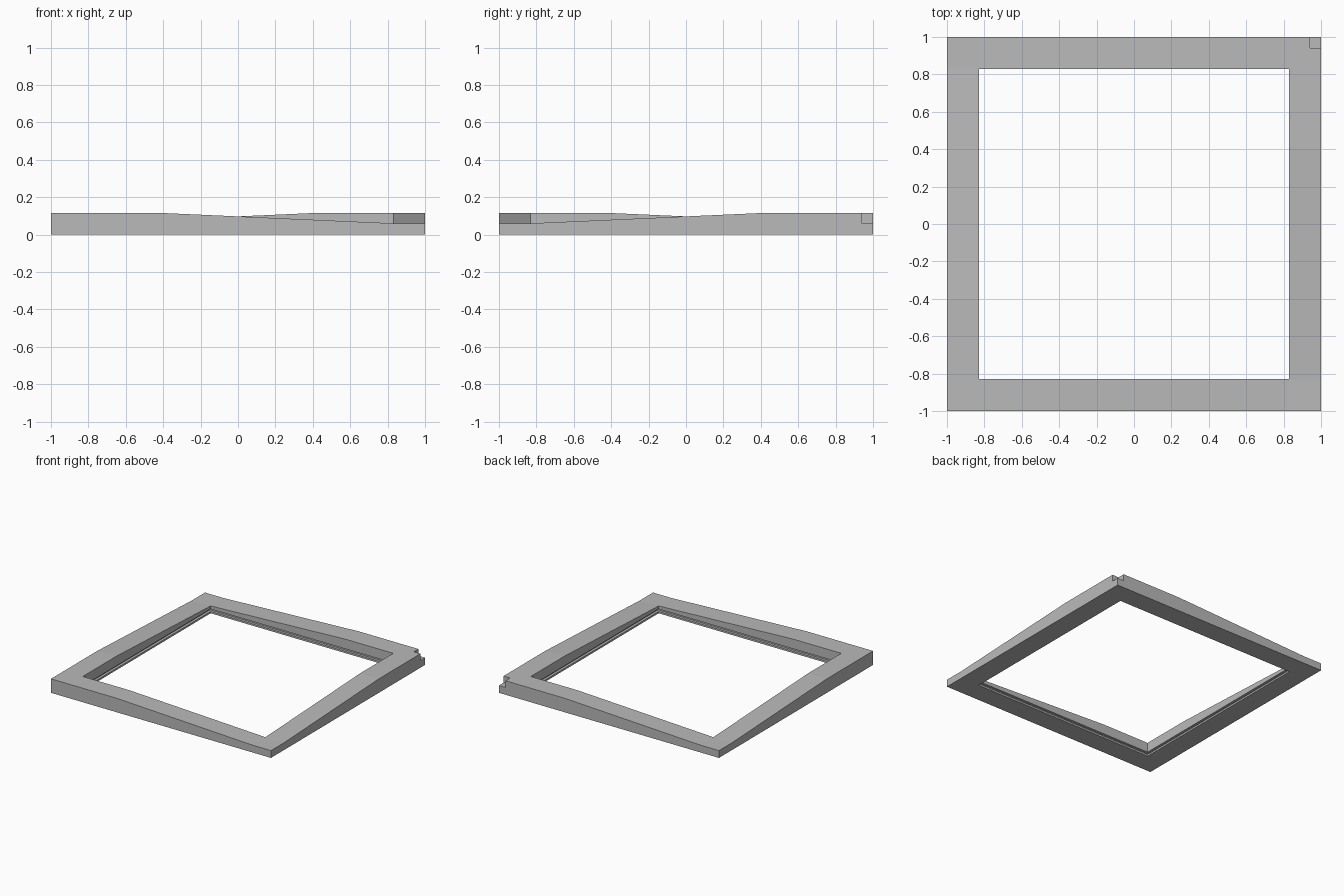
import bpy
import bmesh
from math import copysign

OUTER, INNER, SLOT = 1.0, 0.83, 0.85   # half widths of the frame and its slot
HIGH, LOW = 0.115, 0.06                # rail heights at opposite corners
RAMP_END = 0.4                         # where the ramp reaches full height
NOTCH = 0.06                           # side of the corner notches

cube = bpy.data.objects.get("Cube")
if cube:
    bpy.data.objects.remove(cube, do_unlink=True)

grey = bpy.data.materials.new("plain grey")
grey.use_nodes = True
colour = (0.49, 0.49, 0.49, 1)
grey.diffuse_color = colour
grey.node_tree.nodes["Principled BSDF"].inputs["Base Color"].default_value = colour


def make_object(name, bm):
    bmesh.ops.recalc_face_normals(bm, faces=bm.faces)
    mesh = bpy.data.meshes.new(name)
    bm.to_mesh(mesh)
    bm.free()
    mesh.materials.append(grey)
    obj = bpy.data.objects.new(name, mesh)
    bpy.context.collection.objects.link(obj)
    return obj


def rail_height(x, y):
    # Each rail climbs from a low corner to a high corner
    s = y * copysign(1, x) if abs(x) > INNER - 0.01 else x * copysign(1, y)
    t = (s + INNER) / (RAMP_END + INNER)
    return LOW + (HIGH - LOW) * min(1, max(0, t))


# Square frame: rail section carried round four mitred corners
section = [(OUTER, 0), (OUTER, HIGH), (INNER, HIGH), (INNER, 0.035),
           (SLOT, 0.035), (SLOT, 0.015), (INNER, 0.015), (INNER, 0)]
bm = bmesh.new()
rings = [[bm.verts.new((r * sx, r * sy, z))
          for sx, sy in ((-1, -1), (1, -1), (1, 1), (-1, 1))]
         for r, z in section]
for i, ring in enumerate(rings):
    after = rings[(i + 1) % len(rings)]
    for k in range(4):
        n = (k + 1) % 4
        bm.faces.new((ring[k], ring[n], after[n], after[k]))

# Cut lines where the ramps start and stop
for axis in (0, 1):
    for d in (-INNER, -RAMP_END, RAMP_END, INNER):
        point, normal = [0, 0, 0], [0, 0, 0]
        point[axis], normal[axis] = d, 1
        bmesh.ops.bisect_plane(bm, geom=bm.verts[:] + bm.edges[:] + bm.faces[:],
                               dist=0.0001, plane_co=point, plane_no=normal)
for v in bm.verts:
    if v.co.z > HIGH - 0.001:
        v.co.z = rail_height(v.co.x, v.co.y)
frame = make_object("square_frame", bm)

# Square notches in the two high corners
for side in (-1, 1):
    bm = bmesh.new()
    bmesh.ops.create_cube(bm, size=1)
    for v in bm.verts:
        v.co.x = side * (OUTER + copysign(NOTCH, v.co.x))
        v.co.y = side * (OUTER + copysign(NOTCH, v.co.y))
        v.co.z = LOW if v.co.z < 0 else HIGH + NOTCH
    cutter = make_object("notch_cutter", bm)
    cutter.hide_render = True
    mod = frame.modifiers.new("corner_notch", "BOOLEAN")
    mod.operation = "DIFFERENCE"
    mod.solver = "EXACT"
    mod.object = cutter
    bpy.context.view_layer.objects.active = frame
    bpy.ops.object.modifier_apply(modifier=mod.name)
    bpy.data.objects.remove(cutter, do_unlink=True)
